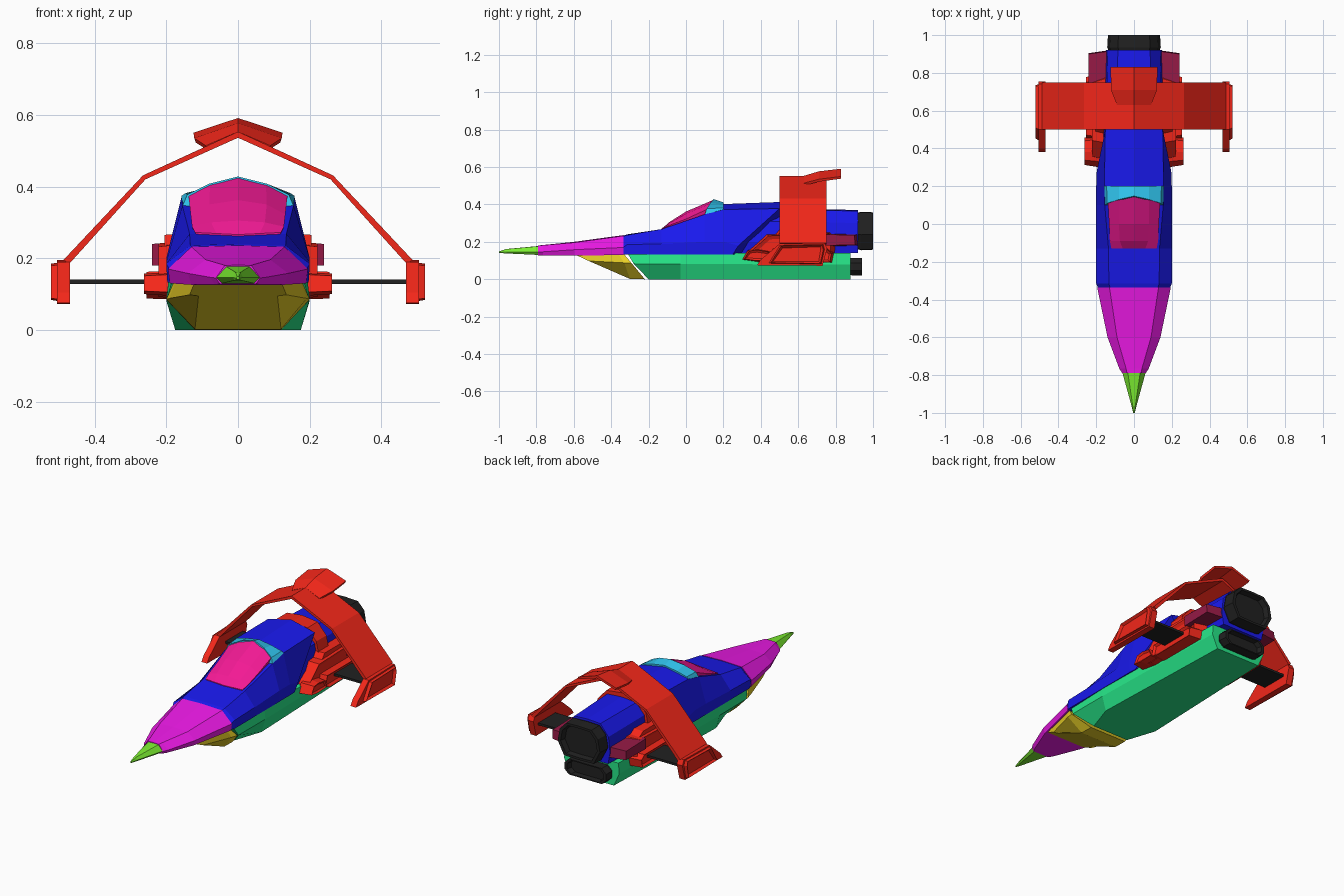
import bpy, bmesh
from mathutils import Vector

COLORS = dict(blue=(.01, .01, .85), magenta=(.85, .01, .8), lime=(.2, .85, .03), pink=(.9, .01, .3),
              cyan=(.03, .55, .85), yellow=(.85, .65, .02), green=(.02, .8, .25),
              red=(.9, .02, .01), maroon=(.3, .01, .06), black=(.015, .015, .015))
MATS = {}
for key, rgb in COLORS.items():
    MATS[key] = bpy.data.materials.new(key)
    MATS[key].diffuse_color = (*rgb, 1)


def finish(name, bm, mat):
    bmesh.ops.recalc_face_normals(bm, faces=bm.faces[:])
    me = bpy.data.meshes.new(name)
    bm.to_mesh(me)
    bm.free()
    me.materials.append(MATS[mat])
    ob = bpy.data.objects.new(name, me)
    bpy.context.collection.objects.link(ob)
    return ob


def loft(name, mat, *sections):
    """Skin sections (y, [(x, z, dy)...]); each is a right half, top to bottom."""
    bm = bmesh.new()
    rings = []
    for y, half in sections:
        pts = [(p[0], y + (p[2] if len(p) > 2 else 0), p[1]) for p in half]
        pts += [(-x, py, z) for x, py, z in reversed(pts) if x > 0]
        rings.append([bm.verts.new(p) for p in pts])
    n = len(rings[0])
    for a, b in zip(rings, rings[1:]):
        for i in range(n):
            j = (i + 1) % n
            bm.faces.new((a[i], a[j], b[j], b[i]))
    bm.faces.new(rings[0])
    bm.faces.new(rings[-1])
    return finish(name, bm, mat)


def side_part(name, mat, x0, x1, profile, scale=1.0, inset=0.0, depth=0.0):
    """Side profile (y, z) extruded outward from x0 to x1, mirrored to both sides."""
    bm = bmesh.new()
    c = sum((Vector(p) for p in profile), Vector((0, 0))) / len(profile)
    inner = [bm.verts.new((x0, y, z)) for y, z in profile]
    outer = [bm.verts.new((x1, *(c + (Vector(p) - c) * scale))) for p in profile]
    n = len(profile)
    bm.faces.new(inner)
    cap = bm.faces.new(outer)
    for i in range(n):
        j = (i + 1) % n
        bm.faces.new((inner[i], inner[j], outer[j], outer[i]))
    bmesh.ops.recalc_face_normals(bm, faces=bm.faces[:])
    if inset:
        bmesh.ops.inset_region(bm, faces=[cap], thickness=inset, depth=0)
        for v in cap.verts:
            v.co.x -= depth
    ob = finish(name, bm, mat)
    ob.modifiers.new("Mirror", 'MIRROR')
    return ob


# Nose
loft("nose_tip", "lime",
     (-1.0, [(0, .149), (.002, .149), (.004, .145), (.002, .141), (0, .141)]),
     (-.96, [(0, .162), (.007, .161), (.014, .146), (.01, .138), (0, .138)]),
     (-.785, [(0, .178), (.033, .177), (.062, .146), (.045, .13), (0, .13)]))
loft("nose_cone", "magenta",
     (-.79, [(0, .181), (.037, .18), (.062, .145), (.05, .128), (0, .128)]),
     (-.765, [(0, .183), (.042, .182), (.078, .147), (.065, .127), (0, .127)]),
     (-.6, [(0, .2), (.09, .196), (.14, .158), (.13, .126), (0, .126)]),
     (-.335, [(0, .236), (.13, .232), (.195, .17), (.19, .13), (0, .13)]))

# Fuselage: forward shell with a slanted rear edge, narrower engine section behind
loft("forward_body", "blue",
     (-.34, [(0, .232), (.126, .228), (.19, .168), (.185, .133), (0, .133)]),
     (-.315, [(0, .24), (.133, .236), (.2, .185), (.197, .133), (0, .133)]),
     (-.13, [(0, .262), (.135, .268), (.2, .19), (.197, .133), (0, .133)]),
     (.1, [(0, .33), (.155, .347), (.2, .2), (.197, .133), (0, .133)]),
     (.2, [(0, .402), (.157, .373), (.2, .2), (.197, .133), (0, .133)]),
     (.5, [(0, .413), (.152, .378), (.197, .18, -.22), (.195, .133, -.25), (0, .133)]))
loft("rear_body", "blue",
     (.25, [(0, .37), (.1, .355), (.15, .31), (.175, .2), (.165, .14), (0, .14)]),
     (.6, [(0, .378), (.095, .37), (.148, .31), (.16, .2), (.15, .14), (0, .14)]),
     (.92, [(0, .37), (.085, .365), (.138, .3), (.148, .21), (.135, .14), (0, .14)]))

# Cockpit
loft("canopy", "pink",
     (-.13, [(0, .266), (.06, .269), (.12, .272), (.1, .24), (0, .24)]),
     (-.09, [(0, .305), (.075, .3), (.128, .288), (.11, .24), (0, .24)]),
     (.0, [(0, .362), (.08, .35), (.132, .322), (.11, .25), (0, .25)]),
     (.115, [(0, .426, .035), (.078, .406, .018), (.138, .375), (.12, .3), (0, .3)]))
loft("canopy_rear_frame", "cyan",
     (.11, [(0, .428, .038), (.08, .408, .02), (.142, .377), (.155, .345, -.01), (.1, .3), (0, .3)]),
     (.2, [(0, .411), (.08, .398), (.145, .382), (.158, .374), (.1, .3), (0, .3)]))

# Chin and lower hull
loft("chin", "yellow",
     (-.6, [(0, .135), (.12, .135), (.135, .098, .08), (.11, .095, .09), (0, .095, .09)]),
     (-.36, [(0, .132), (.175, .132), (.192, .088, .03), (.12, .002, .06), (0, .002, .06)]),
     (-.33, [(0, .132), (.18, .132), (.2, .085, .04), (.12, 0, .11), (0, 0, .11)]))
loft("lower_hull", "green",
     (-.31, [(0, .135), (.185, .135), (.199, .083, .03), (.118, 0, .11), (0, 0, .11)]),
     (-.03, [(0, .14), (.194, .14), (.2, .082), (.175, 0), (0, 0)]),
     (.88, [(0, .14), (.175, .14), (.18, .078), (.145, 0), (0, 0)]))

# Engines with recessed nozzles
def engine(name, y0, y1, zc, half):
    def ring(s):
        return [(x * s, zc + z * s) for x, z in half]
    loft(name, "black", (y0, ring(.92)), (y0 + .025, ring(1)), (y1, ring(.97)),
         (y1, ring(.84)), (y1 - .03, ring(.78)))

engine("main_engine", .91, 1.0, .258,
       [(0, .103), (.085, .1), (.128, .055), (.142, -.02), (.1, -.1), (0, -.103)])
engine("lower_engine", .87, .94, .067,
       [(0, .048), (.11, .048), (.14, .02), (.14, -.02), (.11, -.047), (0, -.047)])

# Arched wing, its collar on the body, and the top spoiler
loft("arched_wing", "red", *[(y, [(0, .553), (.265, .431), (.487, .195), (.47, .185), (.258, .42), (0, .536)])
                             for y in (.5, .75)])
loft("body_collar", "red", *[(y, [(0, .402), (.1, .39), (.158, .325), (.185, .2), (.17, .15), (0, .15)])
                             for y in (.505, .6)])
loft("spoiler", "red", *[(y, [(0, zc), (x, ze), (x - .004, ze - .012, dy), (0, zc - .015, dy)])
                         for y, x, zc, ze, dy in ((.63, .09, .553, .514, 0), (.71, .122, .577, .535, .01),
                                                  (.83, .124, .591, .55, 0))])

# Wing tips and struts
side_part("wing_tip", "red", .468, .505,
          [(.38, .075), (.4, .105), (.5, .19), (.74, .195), (.755, .165), (.73, .072)])
side_part("wing_tip_frame", "red", .5, .522,
          [(.44, .085), (.5, .182), (.735, .188), (.742, .16), (.725, .08)], .93, .014, .014)
side_part("wing_strut", "black", .22, .475, [(.55, .128), (.55, .141), (.71, .141), (.71, .128)])

# Side pods
side_part("side_pod", "red", .15, .222,
          [(.31, .1), (.34, .16), (.43, .24), (.77, .25), (.8, .2), (.79, .1), (.4, .085)], .9, .02, .01)
side_part("pod_front_block", "red", .18, .262,
          [(.3, .105), (.33, .155), (.38, .162), (.45, .15), (.47, .1), (.37, .095)], .85, .012, .008)
side_part("pod_lower_block", "red", .18, .255,
          [(.44, .1), (.46, .165), (.76, .165), (.79, .14), (.78, .09), (.48, .085)], .93, .014, .012)
side_part("pod_upper_block", "red", .14, .205,
          [(.44, .2), (.5, .27), (.7, .27), (.78, .22), (.76, .19)], .88)
side_part("side_exhaust", "maroon", .13, .24,
          [(.7, .175), (.7, .245), (.915, .24), (.92, .18)], .86)
